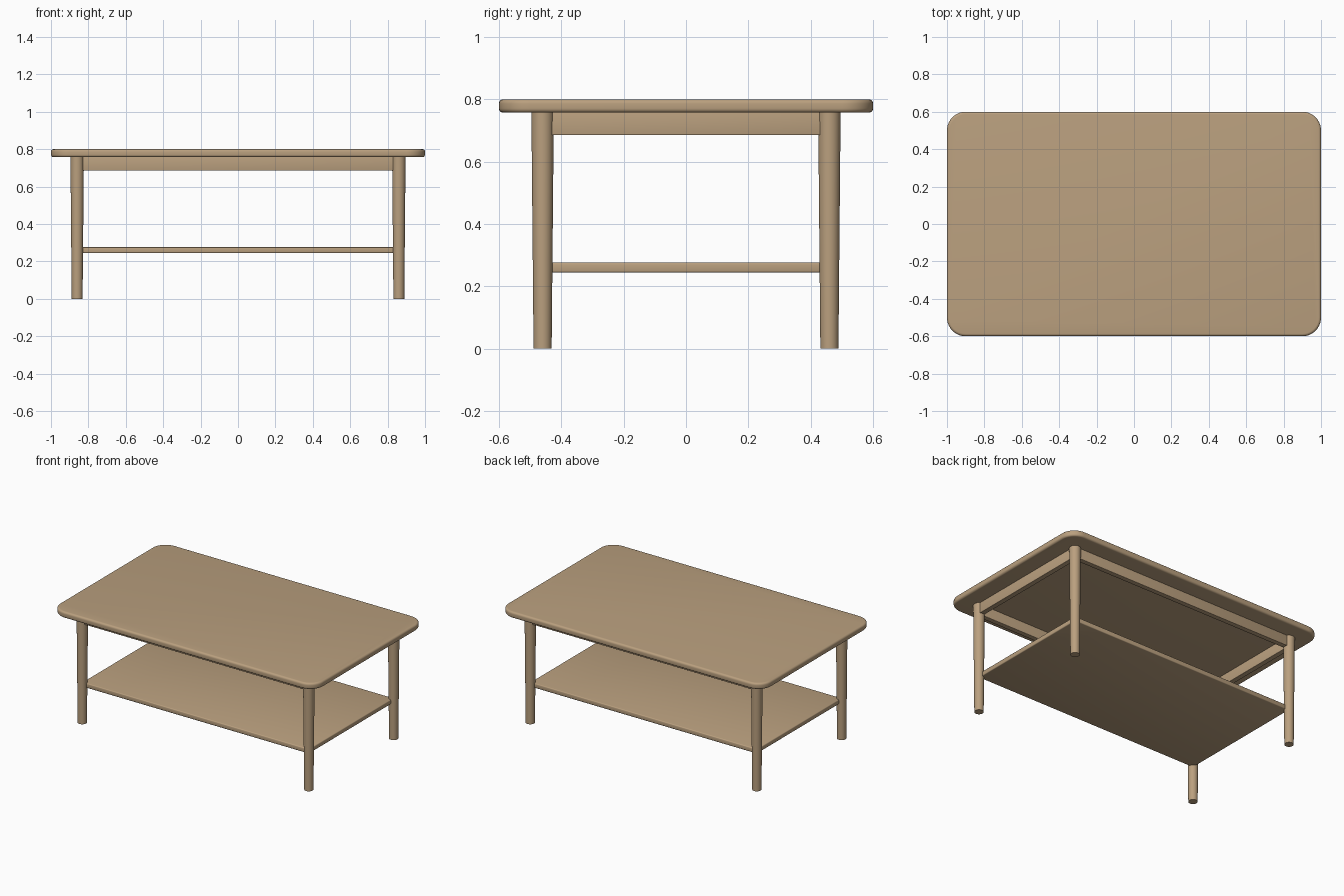
import bpy
import bmesh
import math

if "Cube" in bpy.data.objects:
    bpy.data.objects.remove(bpy.data.objects["Cube"], do_unlink=True)

LEG_X, LEG_Y = 0.86, 0.46
TOP_UNDERSIDE = 0.757

oak = bpy.data.materials.new("light_oak")
oak.use_nodes = True
oak.diffuse_color = (0.49, 0.35, 0.21, 1)
oak.node_tree.nodes["Principled BSDF"].inputs["Base Color"].default_value = oak.diffuse_color


def finish(obj, name):
    obj.name = obj.data.name = name
    obj.data.materials.append(oak)
    bpy.ops.object.select_all(action="DESELECT")
    obj.select_set(True)
    bpy.context.view_layer.objects.active = obj
    bpy.ops.object.shade_smooth_by_angle(angle=math.radians(35))
    return obj


def board(name, size, location, corner=0, edge=0.004, segments=3):
    """Box with optional rounded plan corners and softened edges."""
    bm = bmesh.new()
    bmesh.ops.create_cube(bm, size=1)
    bmesh.ops.scale(bm, vec=size, verts=bm.verts)
    if corner:
        uprights = [e for e in bm.edges
                    if abs(e.verts[0].co.z - e.verts[1].co.z) > size[2] / 2]
        bmesh.ops.bevel(bm, geom=uprights, offset=corner, segments=10,
                        profile=0.5, affect="EDGES")
    rims = [e for e in bm.edges if e.calc_face_angle(0) > 1]
    bmesh.ops.bevel(bm, geom=rims, offset=edge, segments=segments,
                    profile=0.5, affect="EDGES")
    mesh = bpy.data.meshes.new(name)
    bm.to_mesh(mesh)
    bm.free()
    obj = bpy.data.objects.new(name, mesh)
    obj.location = location
    bpy.context.collection.objects.link(obj)
    return finish(obj, name)


# Rounded table top and lower shelf
board("table_top", (2, 1.2, 0.8 - TOP_UNDERSIDE), (0, 0, (0.8 + TOP_UNDERSIDE) / 2),
      corner=0.1, edge=0.014, segments=5)
board("lower_shelf", (2 * LEG_X, 2 * LEG_Y, 0.032), (0, 0, 0.26), edge=0.006)

# Apron rails running between the legs
for sign, side in ((-1, "front"), (1, "back")):
    board(side + "_apron", (2 * LEG_X, 0.035, 0.075), (0, sign * LEG_Y, 0.7225), edge=0.003)
for sign, side in ((-1, "right"), (1, "left")):
    board(side + "_apron", (0.035, 2 * LEG_Y, 0.075), (sign * LEG_X, 0, 0.7225), edge=0.003)

# Round tapered legs
for sx, side in ((-1, "right"), (1, "left")):
    for sy, end in ((-1, "front"), (1, "back")):
        bpy.ops.mesh.primitive_cone_add(
            vertices=32, radius1=0.029, radius2=0.036, depth=TOP_UNDERSIDE + 0.003,
            location=(sx * LEG_X, sy * LEG_Y, (TOP_UNDERSIDE + 0.003) / 2))
        finish(bpy.context.object, end + "_" + side + "_leg")
